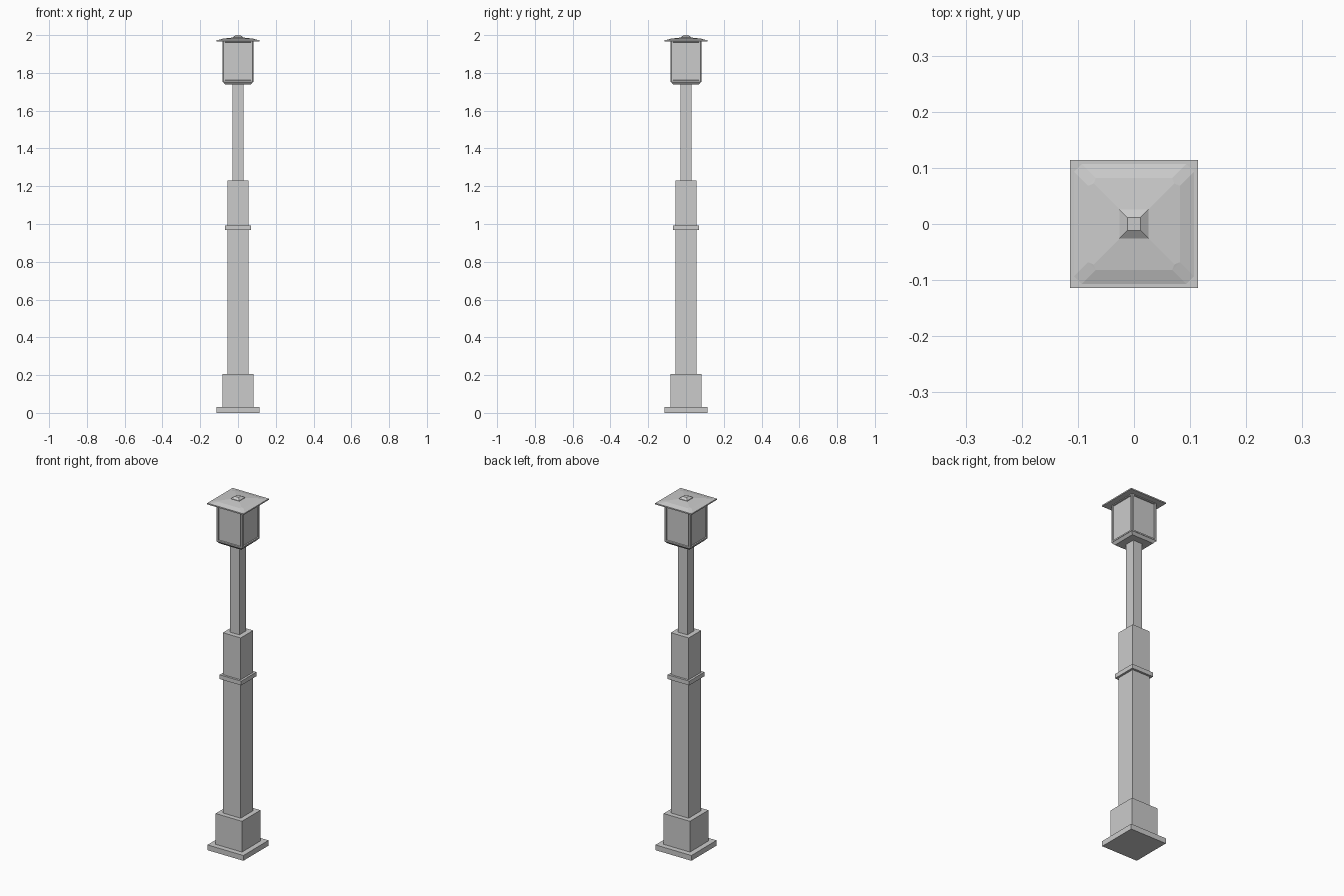
import bpy
import bmesh

old = bpy.data.objects.get("Cube")
if old:
    bpy.data.objects.remove(old, do_unlink=True)

grey = bpy.data.materials.new("grey metal")
grey.use_nodes = True
colour = (0.6, 0.6, 0.6, 1)
grey.diffuse_color = colour
grey.node_tree.nodes["Principled BSDF"].inputs["Base Color"].default_value = colour


def finish(name, bm):
    bmesh.ops.recalc_face_normals(bm, faces=bm.faces)
    mesh = bpy.data.meshes.new(name)
    bm.to_mesh(mesh)
    bm.free()
    mesh.materials.append(grey)
    obj = bpy.data.objects.new(name, mesh)
    bpy.context.collection.objects.link(obj)
    return obj


def square_loft(profile):
    """Stack square rings given as (half width, height), capped at both ends."""
    bm = bmesh.new()
    rings = [[bm.verts.new((sx * r, sy * r, z))
              for sx, sy in ((-1, -1), (1, -1), (1, 1), (-1, 1))]
             for r, z in profile]
    for low, high in zip(rings, rings[1:]):
        for i in range(4):
            j = (i + 1) % 4
            bm.faces.new((low[i], low[j], high[j], high[i]))
    bm.faces.new(rings[0][::-1])
    bm.faces.new(rings[-1])
    return bm


def square_part(name, *profile):
    return finish(name, square_loft(profile))


# Base and stepped post
square_part("base_plate", (0.113, 0), (0.113, 0.03))
square_part("base_block", (0.083, 0.03), (0.083, 0.205))
square_part("lower_post", (0.056, 0.205), (0.056, 1.23))
square_part("collar", (0.068, 0.968), (0.068, 0.992))
square_part("upper_post", (0.029, 1.23), (0.029, 1.745))

# Lantern floor, tapering to the post
square_part("lantern_floor", (0.068, 1.739), (0.08, 1.753))

# Lantern body with chamfered corners and recessed panels
bm = square_loft([(0.082, 1.753), (0.082, 1.97)])
upright = [e for e in bm.edges if abs(e.verts[0].co.z - e.verts[1].co.z) > 0.1]
bmesh.ops.bevel(bm, geom=upright, offset=0.005, segments=1, affect='EDGES')
bm.normal_update()
sides = [f for f in bm.faces if abs(f.normal.z) < 0.1 and f.calc_area() > 0.02]
bmesh.ops.inset_individual(bm, faces=sides, thickness=0.011)
bmesh.ops.inset_individual(bm, faces=sides, thickness=0.002, depth=-0.006)
finish("lantern_body", bm)

# Roof: thin eaves, chamfered rim, shallow pyramid and finial
square_part("roof_eaves", (0.114, 1.966), (0.114, 1.973))
bm = square_loft([(0.107, 1.973), (0.082, 1.981), (0.02, 1.988)])
hips = [e for e in bm.edges
        if max(v.co.z for v in e.verts) < 1.985
        and min(v.co.z for v in e.verts) < 1.975
        and abs(e.verts[0].co.z - e.verts[1].co.z) > 0.005]
bmesh.ops.bevel(bm, geom=hips, offset=0.01, segments=1, affect='EDGES')
finish("roof_cap", bm)
square_part("finial", (0.026, 1.985), (0.026, 1.99), (0.012, 2.0))
